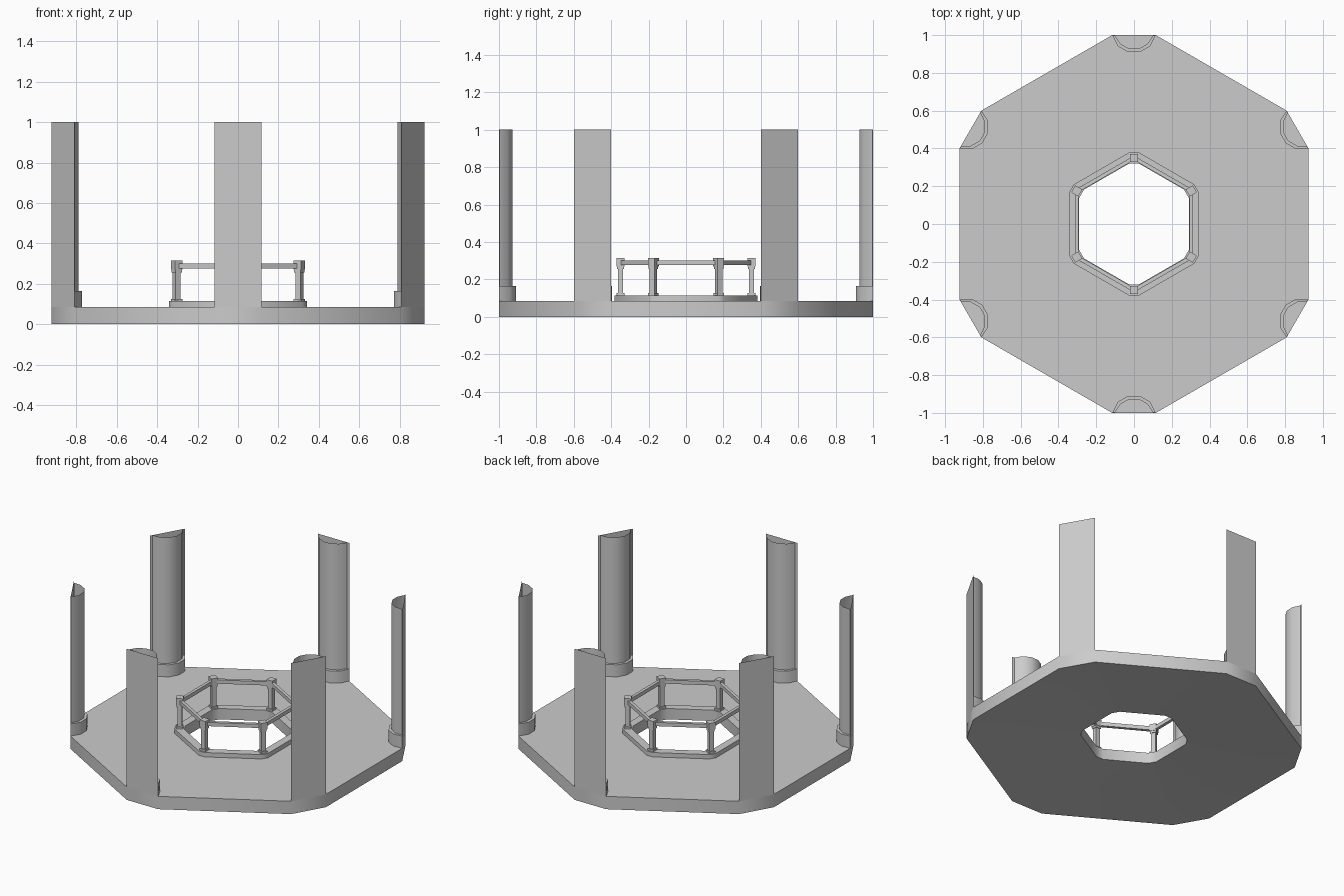
import bpy, bmesh, math
from mathutils import Matrix, Vector

if "Cube" in bpy.data.objects:
    bpy.data.objects.remove(bpy.data.objects["Cube"])


def rot(p, a):
    c, s = math.cos(a), math.sin(a)
    return (p[0] * c - p[1] * s, p[0] * s + p[1] * c)


def finish(name, bm, smooth=False):
    bmesh.ops.recalc_face_normals(bm, faces=bm.faces)
    me = bpy.data.meshes.new(name)
    bm.to_mesh(me)
    bm.free()
    ob = bpy.data.objects.new(name, me)
    bpy.context.collection.objects.link(ob)
    if smooth:
        bpy.ops.object.select_all(action='DESELECT')
        bpy.context.view_layer.objects.active = ob
        ob.select_set(True)
        bpy.ops.object.shade_smooth_by_angle(angle=math.radians(35))
    return ob


def cut_hexagon(dist, half):
    """Hexagon with its corners cut flat at 'dist', each cut 2*half wide."""
    return [rot(p, k * math.pi / 3) for k in range(6)
            for p in ((half, dist), (-half, dist))]


def skin(name, sections, closed):
    """Bridge a list of (outline, z or list of z) sections into one surface."""
    bm = bmesh.new()
    loops = [[bm.verts.new((x, y, z)) for x, y in pts] for pts, z in sections]
    n = len(loops[0])
    pairs = list(zip(loops, loops[1:]))
    if closed:
        pairs.append((loops[-1], loops[0]))
    for la, lb in pairs:
        for i in range(n):
            j = (i + 1) % n
            bm.faces.new((la[i], la[j], lb[j], lb[i]))
    bmesh.ops.remove_doubles(bm, verts=bm.verts, dist=0.0001)
    return finish(name, bm, True)


def add_box(bm, size, centre, angle):
    m = (Matrix.Rotation(angle, 4, 'Z') @ Matrix.Translation(Vector(centre))
         @ Matrix.Diagonal((*size, 1)))
    bmesh.ops.create_cube(bm, size=1, matrix=m)


def half_round(radius, end):
    """Inner half of a twelve-sided column, closed by the flat outer face."""
    arc = [(radius * math.sin(math.radians(a)), 1.028 - radius * math.cos(math.radians(a)))
           for a in (-45, -15, 15, 45)]
    return [(0.1155, 1.0), (-0.1155, 1.0), (-end[0], end[1])] + arc + [end]


# Platform with slightly dished underside and central opening, plus raised curb
rim = cut_hexagon(1.0, 0.1155)
hole = cut_hexagon(0.32, 0.026)
curb = cut_hexagon(0.381, 0.022)
skin("platform", [(rim, 0), (rim, 0.085), (hole, 0.085), (hole, 0.042)], True)
skin("curb", [(curb, 0.085), (curb, 0.114), (hole, 0.114), (hole, 0.085)], True)

# Hollow columns on the cut corners, each with a wider base
shaft = half_round(0.1035, (0.1, 0.997))
base = half_round(0.122, (0.1145, 0.998))
for k in range(6):
    a = k * math.pi / 3
    b = [rot(p, a) for p in base]
    s = [rot(p, a) for p in shaft]
    skin(f"column_{k + 1}", [(b, 0.085), (b, 0.165), (s, 0.165), (s, 1.0)], False)

# Railing posts and rails
R = 0.35
for k in range(6):
    a = k * math.pi / 3
    bm = bmesh.new()
    for w, z0, z1 in ((0.042, 0.114, 0.126), (0.029, 0.126, 0.256),
                      (0.037, 0.256, 0.27), (0.043, 0.27, 0.315)):
        add_box(bm, (w, w, z1 - z0), (0, R, (z0 + z1) / 2), a)
    finish(f"railing_post_{k + 1}", bm)
    bm = bmesh.new()
    add_box(bm, (0.02, R - 0.04, 0.025), (R * math.cos(math.pi / 6), 0, 0.289), a)
    finish(f"railing_bar_{k + 1}", bm)
